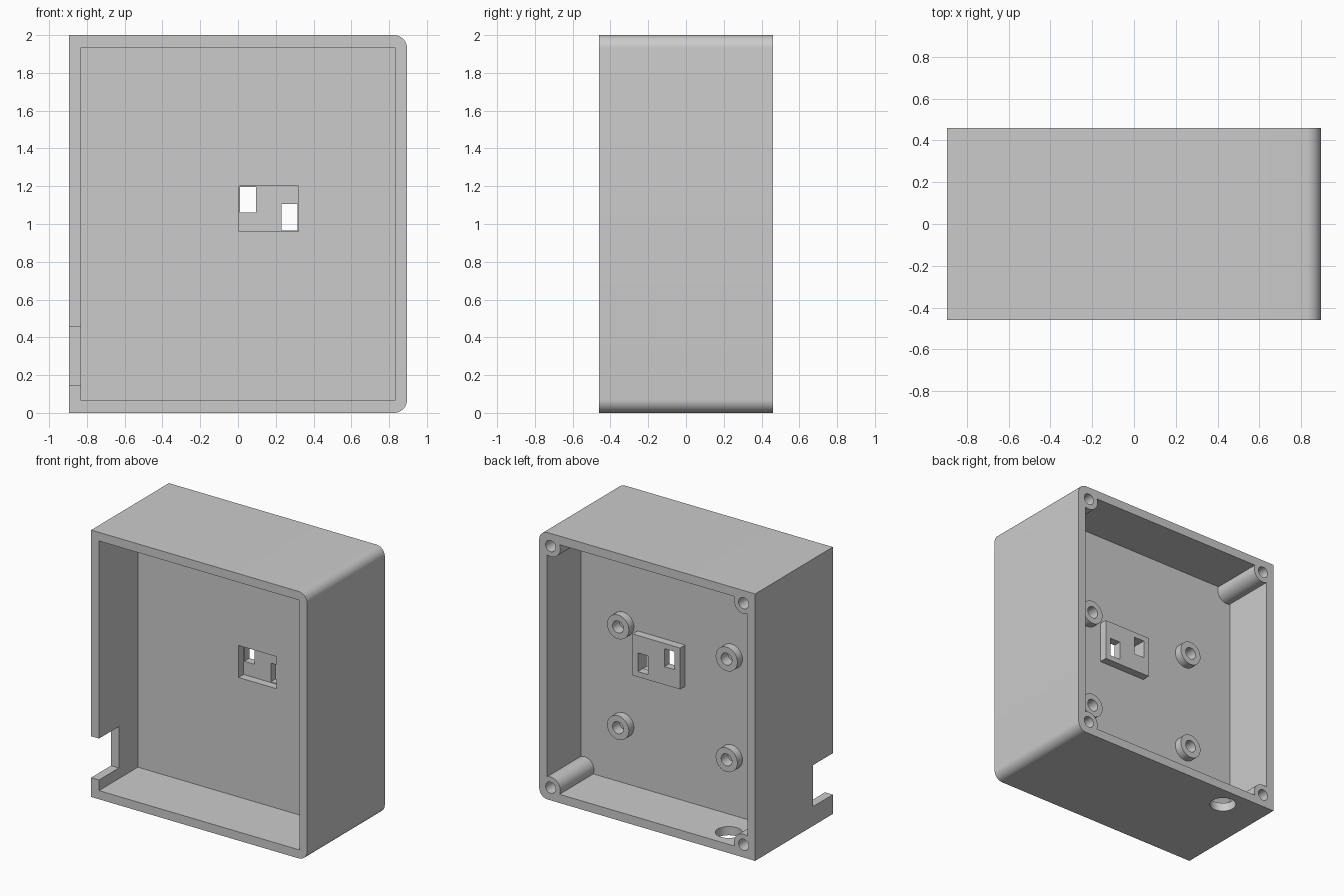
import bpy, bmesh, math
from mathutils import Matrix, Vector

cube = bpy.data.objects.get("Cube")
if cube:
    bpy.data.objects.remove(cube, do_unlink=True)

grey = bpy.data.materials.new("light_grey_plastic")
grey.use_nodes = True
colour = (0.6, 0.6, 0.6, 1)
grey.diffuse_color = colour
grey.node_tree.nodes["Principled BSDF"].inputs["Base Color"].default_value = colour

HX, HY, H, WALL = 0.895, 0.46, 2.0, 0.065
PANEL_BACK = 0.06
BOSS_BACK = 0.12


def make(name, bm):
    bmesh.ops.recalc_face_normals(bm, faces=bm.faces)
    mesh = bpy.data.meshes.new(name)
    bm.to_mesh(mesh)
    bm.free()
    mesh.materials.append(grey)
    obj = bpy.data.objects.new(name, mesh)
    bpy.context.collection.objects.link(obj)
    return obj


def box(name, x, y, z):
    bm = bmesh.new()
    low, high = Vector((x[0], y[0], z[0])), Vector((x[1], y[1], z[1]))
    bmesh.ops.create_cube(bm, size=1, matrix=Matrix.Translation((low + high) / 2)
                          @ Matrix.Diagonal((*(high - low), 1)))
    return make(name, bm)


def rod(name, centre, radius, length, along_y=True):
    bm = bmesh.new()
    turn = Matrix.Rotation(math.pi / 2, 4, 'X') if along_y else Matrix()
    bmesh.ops.create_cone(bm, cap_ends=True, segments=40, radius1=radius, radius2=radius,
                          depth=length, matrix=Matrix.Translation(centre) @ turn)
    return make(name, bm)


def rod_y(name, x, z, radius, y0, y1):
    return rod(name, (x, (y0 + y1) / 2, z), radius, y1 - y0)


def combine(target, tool, operation):
    mod = target.modifiers.new(tool.name, 'BOOLEAN')
    mod.operation, mod.solver, mod.object = operation, 'EXACT', tool
    bpy.context.view_layer.objects.active = target
    bpy.ops.object.modifier_apply(modifier=mod.name)
    bpy.data.objects.remove(tool, do_unlink=True)


# Outer block, rounded along the two edges on its left side
case = box("enclosure_case", (-HX, HX), (-HY, HY), (0, H))
bm = bmesh.new()
bm.from_mesh(case.data)
edges = [e for e in bm.edges if all(v.co.x > 0 for v in e.verts)
         and abs(e.verts[0].co.y - e.verts[1].co.y) > 0.1]
bmesh.ops.bevel(bm, geom=edges, offset=0.07, segments=10, profile=0.5, affect='EDGES')
bm.to_mesh(case.data)
bm.free()

# Front and back cavities, leaving a panel in the middle
inner_x, inner_z = (-HX + WALL, HX - WALL), (WALL, H - WALL)
combine(case, box("front_cavity", inner_x, (-0.6, 0), inner_z), 'DIFFERENCE')
combine(case, box("back_cavity", inner_x, (PANEL_BACK, 0.6), inner_z), 'DIFFERENCE')

# Corner screw posts and board standoffs
INSET = 0.095
posts = [(x, z) for x in (-HX + INSET, HX - INSET) for z in (INSET, H - INSET)]
standoffs = [(x, z) for x in (-0.42, 0.48) for z in (0.5, 1.255)]
for x, z in posts:
    combine(case, rod_y("screw_post", x, z, 0.08, 0.03, HY), 'UNION')
for x, z in standoffs:
    combine(case, rod_y("standoff", x, z, 0.09, 0.03, BOSS_BACK), 'UNION')

# Raised block on the back of the panel, around the front recess
combine(case, box("recess_block", (-0.035, 0.36), (0.03, BOSS_BACK), (0.925, 1.235)), 'UNION')

# Screw holes
for x, z in posts:
    combine(case, rod_y("post_hole", x, z, 0.042, 0.16, 0.5), 'DIFFERENCE')
for x, z in standoffs:
    combine(case, rod_y("standoff_hole", x, z, 0.045, 0.04, 0.2), 'DIFFERENCE')

# Front recess with two slots through it
combine(case, box("recess", (0.005, 0.32), (-0.1, 0.06), (0.96, 1.2)), 'DIFFERENCE')
combine(case, box("upper_slot", (0.01, 0.095), (-0.05, 0.2), (1.06, 1.195)), 'DIFFERENCE')
combine(case, box("lower_slot", (0.23, 0.315), (-0.05, 0.2), (0.965, 1.105)), 'DIFFERENCE')

# Side notch and round cable hole in the floor
combine(case, box("side_notch", (-1, -0.81), (-0.6, -0.225), (0.145, 0.455)), 'DIFFERENCE')
combine(case, rod("cable_hole", (-0.565, 0.3, 0), 0.092, 0.3, along_y=False), 'DIFFERENCE')

# Smooth round surfaces, keep hard edges
bpy.ops.object.select_all(action='DESELECT')
case.select_set(True)
bpy.context.view_layer.objects.active = case
bpy.ops.object.shade_smooth_by_angle(angle=math.radians(30))
